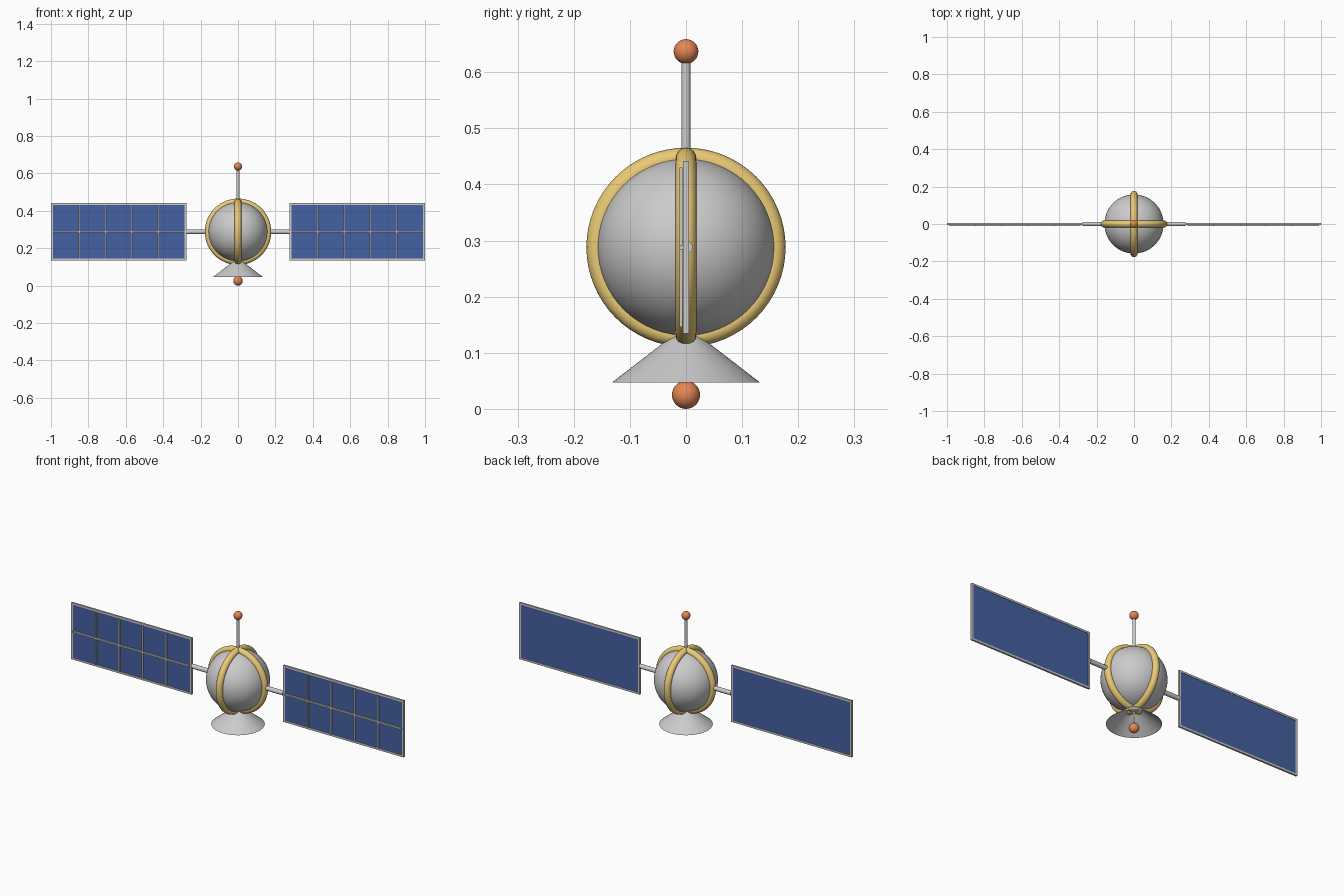
import bpy
from math import pi, radians

if "Cube" in bpy.data.objects:
    bpy.data.objects.remove(bpy.data.objects["Cube"])

CZ = 0.288  # height of the body centre


def material(name, rgb):
    m = bpy.data.materials.new(name)
    m.diffuse_color = (*rgb, 1)
    m.use_nodes = True
    m.node_tree.nodes["Principled BSDF"].inputs["Base Color"].default_value = m.diffuse_color
    return m


BLUE = material("panel_blue", (0.06, 0.12, 0.36))
GOLD = material("gold", (0.82, 0.59, 0.18))
ORANGE = material("orange", (0.78, 0.24, 0.09))


def finish(name, mat=None, smooth=True):
    o = bpy.context.object
    o.name = name
    if mat:
        o.data.materials.append(mat)
    if smooth:
        bpy.ops.object.shade_smooth_by_angle(angle=radians(40))
    return o


def ball(name, z, r, mat=None, seg=32):
    bpy.ops.mesh.primitive_uv_sphere_add(segments=seg, ring_count=seg // 2, radius=r, location=(0, 0, z))
    finish(name, mat)


def rod(name, loc, r, length, rot=(0, 0, 0)):
    bpy.ops.mesh.primitive_cylinder_add(vertices=24, radius=r, depth=length, location=loc, rotation=rot)
    finish(name)


def box(name, x, y, z, mat=None):
    """Box from (min, max) pairs on each axis."""
    bpy.ops.mesh.primitive_cube_add(size=1, location=[sum(p) / 2 for p in (x, y, z)])
    o = bpy.context.object
    o.scale = [p[1] - p[0] for p in (x, y, z)]
    bpy.ops.object.transform_apply(location=False, rotation=False, scale=True)
    finish(name, mat, smooth=False)


# Body sphere with two crossed gold bands
ball("body", CZ, 0.158, seg=64)
for name, rot in (("band_side", (pi / 2, 0, 0)), ("band_front", (pi / 2, 0, pi / 2))):
    bpy.ops.mesh.primitive_torus_add(major_radius=0.159, minor_radius=0.0185, major_segments=64,
                                     minor_segments=16, location=(0, 0, CZ), rotation=rot)
    finish(name, GOLD)

# Antenna mast and tip
rod("mast", (0, 0, 0.53), 0.008, 0.2)
ball("mast_tip", 0.637, 0.022, ORANGE)

# Open dish below, with its feed
bpy.ops.mesh.primitive_cone_add(vertices=64, radius1=0.132, radius2=0.018, depth=0.088,
                                end_fill_type='NOTHING', location=(0, 0, 0.047 + 0.044))
finish("dish")
rod("feed_rod", (0, 0, 0.085), 0.005, 0.1)
ball("feed_tip", 0.025, 0.025, ORANGE)

# Solar wings, one per side
X0, X1, Z0, Z1, T = 0.275, 1.0, CZ - 0.154, CZ + 0.154, 0.01


def span(s, a, b):
    return tuple(sorted((s * a, s * b)))


for side, s in (("right", 1), ("left", -1)):
    rod(f"arm_{side}", (s * 0.205, 0, CZ), 0.012, 0.14, (0, pi / 2, 0))
    box(f"solar_panel_{side}", span(s, X0 + 0.004, X1 - 0.004), (-0.003, 0.003), (Z0 + 0.004, Z1 - 0.004), BLUE)
    # Frame bars
    FY = (-0.005, 0.005)
    box(f"frame_top_{side}", span(s, X0, X1), FY, (Z1 - T, Z1))
    box(f"frame_bottom_{side}", span(s, X0, X1), FY, (Z0, Z0 + T))
    box(f"frame_inner_{side}", span(s, X0, X0 + T), FY, (Z0 + T, Z1 - T))
    box(f"frame_outer_{side}", span(s, X1 - T, X1), FY, (Z0 + T, Z1 - T))
    # Cell dividers on the front face
    box(f"divider_long_{side}", span(s, X0 + T, X1 - T), (-0.012, -0.003), (CZ - 0.004, CZ + 0.004))
    for i in range(1, 5):
        x = X0 + T + i * (X1 - X0 - 2 * T) / 5
        box(f"divider_{side}_{i}", span(s, x - 0.004, x + 0.004), (-0.012, -0.006), (Z0 + 0.012, Z1 - 0.012))
